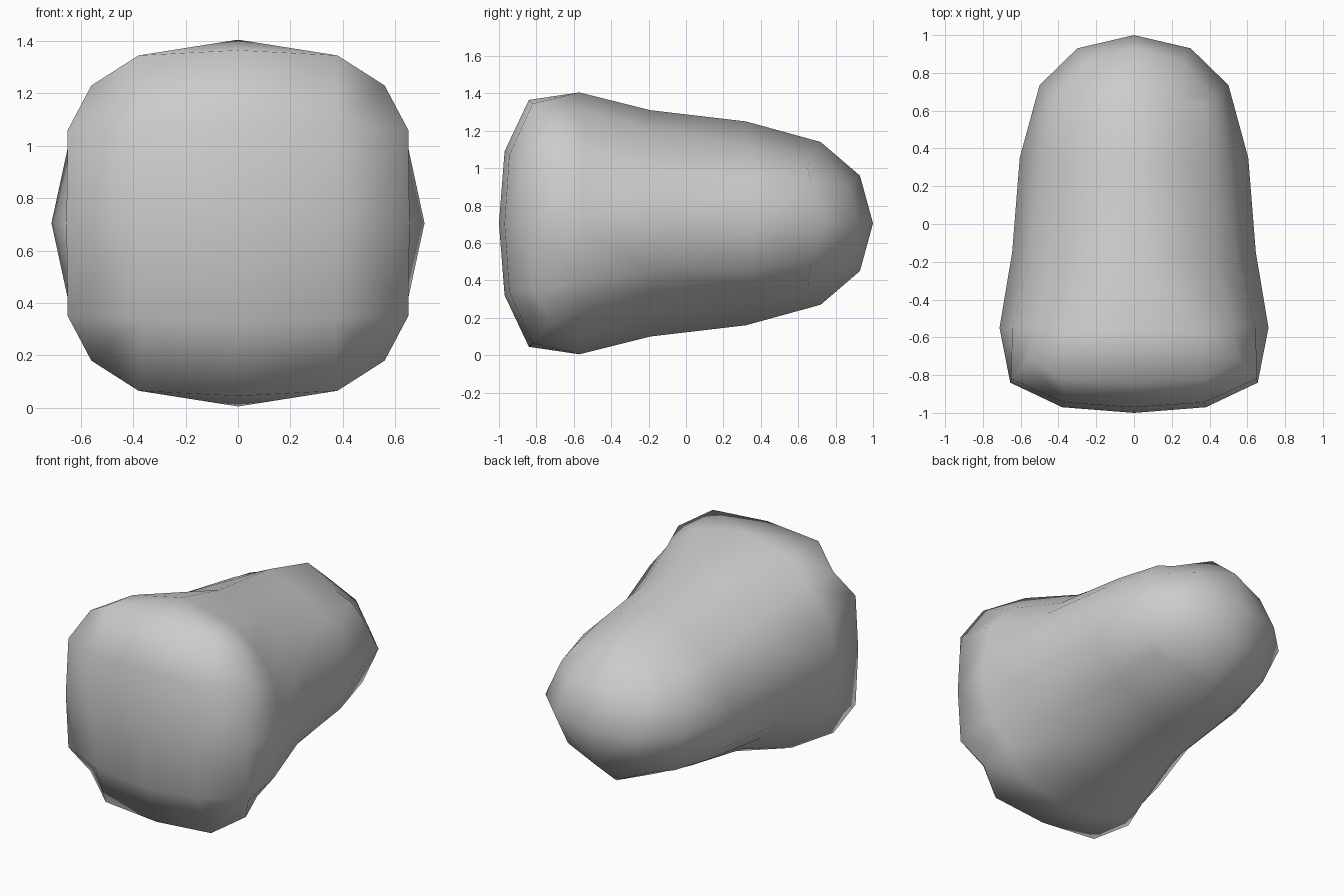
import bpy, bmesh

if "Cube" in bpy.data.objects:
    bpy.data.objects.remove(bpy.data.objects["Cube"])

# Cross-sections of one quadrant, from the side ridge round to the top ridge: (x, y, z)
rings = [
    [(.655, -.84, 0), (.65, -.82, .355), (.56, -.72, .525), (.38, -.82, .64), (0, -.84, .66)],
    [(.712, -.55, 0), (.645, -.55, .31), (.51, -.53, .475), (.36, -.57, .62), (0, -.57, .70)],
    [(.645, -.15, 0), (.545, -.16, .26), (.43, -.16, .38), (.28, -.18, .50), (0, -.19, .605)],
    [(.605, .35, 0), (.50, .34, .24), (.40, .33, .34), (.26, .33, .42), (0, .32, .545)],
    [(.50, .735, 0), (.43, .67, .21), (.365, .65, .30), (.24, .66, .34), (0, .72, .435)],
]
# Cap points: centre, side, inner corner, top
front_cap = [(0, -1, 0), (.38, -.97, 0), (.37, -.945, .365), (0, -.97, .385)]
back_cap = [(0, 1, 0), (.30, .93, 0), (.25, .86, .205), (0, .93, .255)]

bm = bmesh.new()
ring_verts = [[bm.verts.new(p) for p in ring] for ring in rings]

# Sides
for a, b in zip(ring_verts, ring_verts[1:]):
    for k in range(4):
        bm.faces.new((a[k], b[k], b[k + 1], a[k + 1]))


def add_cap(points, r, flip):
    c, s, i, t = [bm.verts.new(p) for p in points]
    for quad in ((c, s, i, t), (s, r[0], r[1], i), (i, r[1], r[2], r[3]), (t, i, r[3], r[4])):
        bm.faces.new(quad[::-1] if flip else quad)


# Front and back caps
add_cap(front_cap, ring_verts[0], False)
add_cap(back_cap, ring_verts[-1], True)

for f in bm.faces:
    f.smooth = True
mesh = bpy.data.meshes.new("rounded_body")
bm.to_mesh(mesh)
bm.free()

# Whole body by mirroring left-right and up-down
body = bpy.data.objects.new("rounded_body", mesh)
bpy.context.collection.objects.link(body)
body.location.z = 0.705
mirror = body.modifiers.new("mirror", 'MIRROR')
mirror.use_axis = (True, False, True)
mirror.use_clip = True
mirror.merge_threshold = 0.001
